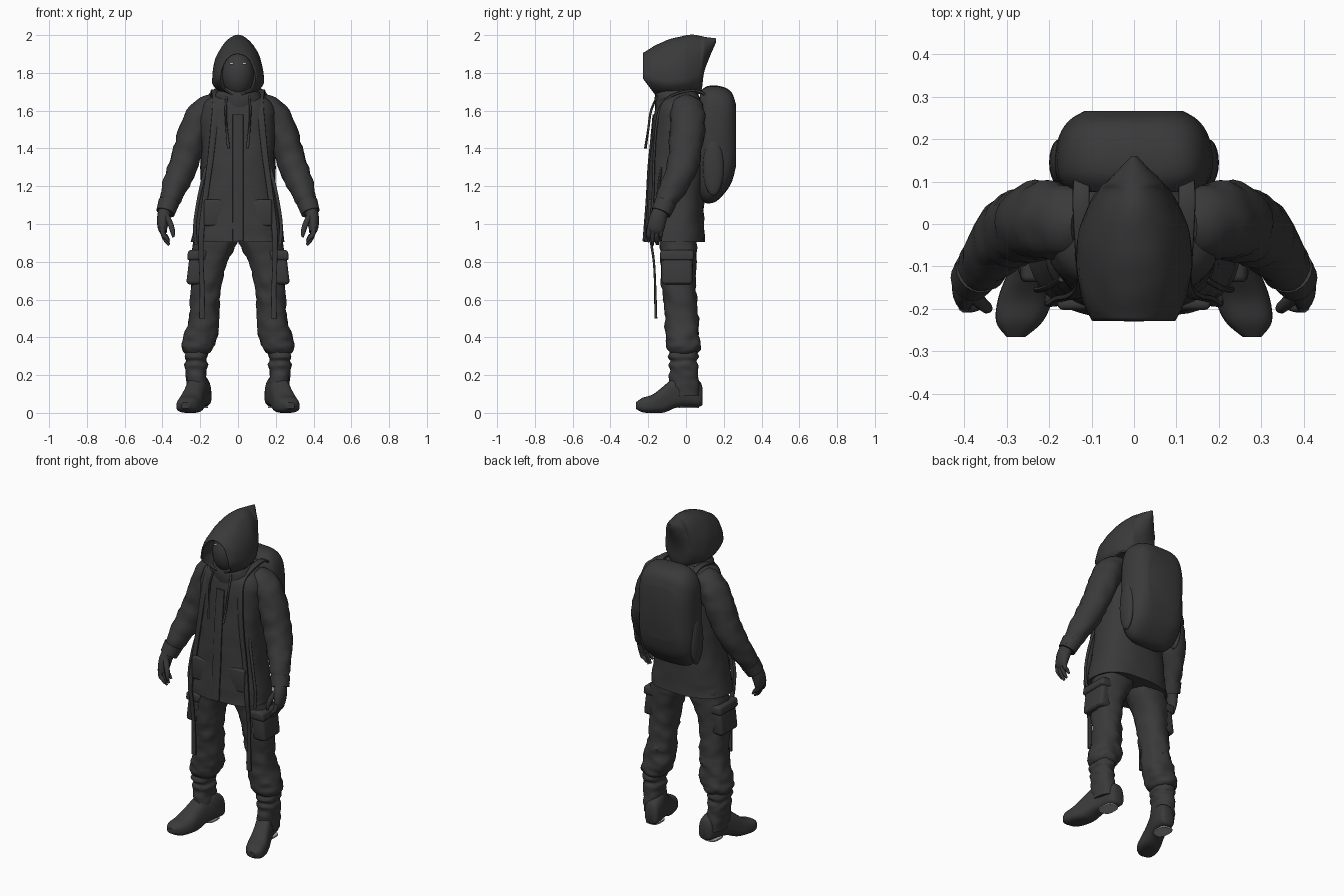
import bpy, bmesh, math
from mathutils import Vector, noise


def material(name, r, g, b):
    m = bpy.data.materials.new(name)
    m.diffuse_color = (r, g, b, 1)
    return m


CLOTH = material("charcoal cloth", .042, .042, .043)
SOLE = material("pale grey sole", .38, .38, .38)
EYE = material("eye white", .6, .6, .6)


def finish(name, bm, mat, mirror=False, angle=45):
    bmesh.ops.recalc_face_normals(bm, faces=bm.faces)
    me = bpy.data.meshes.new(name)
    bm.to_mesh(me)
    bm.free()
    for p in me.polygons:
        p.use_smooth = True
    me.set_sharp_from_angle(angle=math.radians(angle))
    me.materials.append(mat)
    ob = bpy.data.objects.new(name, me)
    bpy.context.collection.objects.link(ob)
    if mirror:
        m = ob.modifiers.new("mirror", 'MIRROR')
        m.use_mirror_merge = False
    return ob


def smooth_rows(rows, k):
    """Catmull-Rom interpolation of section parameters."""
    out = []
    n = len(rows)
    for i in range(n - 1):
        a, b, c, d = rows[max(i - 1, 0)], rows[i], rows[i + 1], rows[min(i + 2, n - 1)]
        for s in range(k):
            t = s / k
            out.append([.5 * (2 * q + (r - p) * t + (2 * p - 5 * q + 4 * r - w) * t * t
                              + (3 * q - p - 3 * r + w) * t ** 3)
                        for p, q, r, w in zip(a, b, c, d)])
    out.append(list(rows[-1]))
    return out


def unit_ring(n, p):
    pts = []
    for i in range(n):
        a = math.tau * i / n
        c, s = math.cos(a), math.sin(a)
        pts.append((math.copysign(abs(c) ** (2 / p), c), math.copysign(abs(s) ** (2 / p), s)))
    return pts


def skin(name, rings, mirror=False, folds=0, freq=14, caps=(True, True), warp=None, mat=CLOTH):
    bm = bmesh.new()
    loops = []
    for ring in rings:
        mid = sum(ring, Vector()) / len(ring)
        row = []
        for p in ring:
            if folds:
                q = Vector((p.x * freq, p.y * freq, p.z * freq * 1.5))
                p = p + (p - mid).normalized() * folds * noise.noise(q)
            row.append(bm.verts.new(warp(p) if warp else p))
        loops.append(row)
    n = len(loops[0])
    for a, b in zip(loops, loops[1:]):
        for i in range(n):
            bm.faces.new((a[i], a[(i + 1) % n], b[(i + 1) % n], b[i]))
    for use, row in zip(caps, (loops[0], loops[-1])):
        if use:
            bm.faces.new(row)
    return finish(name, bm, mat, mirror)


def stack(name, rows, n=28, p=2.3, k=4, **kw):
    """Horizontal sections: z, x, y, half width, half depth."""
    u = unit_ring(n, p)
    return skin(name, [[Vector((x + a * c, y + b * s, z)) for c, s in u]
                       for z, x, y, a, b in smooth_rows(rows, k)], **kw)


def lengthwise(name, rows, n=28, p=2.2, k=4, **kw):
    """Sections facing y: y, x, half width, bottom, top, height share of widest line."""
    u = unit_ring(n, p)
    rings = []
    for y, x, w, lo, hi, f in smooth_rows(rows, k):
        zc = lo + (hi - lo) * f
        rings.append([Vector((x + w * c, y, zc + s * (hi - zc if s > 0 else zc - lo))) for c, s in u])
    return skin(name, rings, **kw)


def tube(name, rows, n=12, p=2, k=4, **kw):
    """Sections across a path: x, y, z, half width, half thickness."""
    u = unit_ring(n, p)
    rows = smooth_rows(rows, k)
    pts = [Vector(r[:3]) for r in rows]
    rings = []
    for i, r in enumerate(rows):
        t = (pts[min(i + 1, len(pts) - 1)] - pts[max(i - 1, 0)]).normalized()
        v = t.cross(Vector((1, 0, 0))).normalized()
        w = v.cross(t)
        rings.append([pts[i] + w * r[3] * c + v * r[4] * s for c, s in u])
    return skin(name, rings, **kw)


def ball(name, loc, size, mat=CLOTH, mirror=False):
    bm = bmesh.new()
    bmesh.ops.create_uvsphere(bm, u_segments=20, v_segments=14, radius=1)
    for v in bm.verts:
        v.co = Vector(loc) + Vector([a * b for a, b in zip(v.co, size)])
    return finish(name, bm, mat, mirror)


def block(name, loc, size, bevel, tilt=0, mat=CLOTH, mirror=True):
    bm = bmesh.new()
    bmesh.ops.create_cube(bm, size=1)
    for v in bm.verts:
        x, y, z = [a * b for a, b in zip(v.co, size)]
        v.co = Vector((loc[0] + x - z * tilt, loc[1] + y, loc[2] + z))
    bmesh.ops.bevel(bm, geom=bm.edges[:], offset=bevel, segments=3, affect='EDGES', profile=.5)
    return finish(name, bm, mat, mirror, 30)


# Jacket body, collar and placket
stack("jacket", [(.905, 0, -.062, .246, .162), (1.0, 0, -.06, .232, .156), (1.15, 0, -.055, .206, .15),
                 (1.3, 0, -.047, .192, .15), (1.45, 0, -.042, .194, .14), (1.57, 0, -.038, .2, .132),
                 (1.64, 0, -.035, .18, .12), (1.685, 0, -.035, .12, .1), (1.7, 0, -.035, .08, .08)],
      n=40, p=2.5, folds=.008, freq=11)
stack("collar", [(1.62, 0, -.04, .135, .12), (1.68, 0, -.05, .125, .115), (1.72, 0, -.05, .1, .1)], folds=.006)
tube("placket", [(0, -.224, .91, .028, .006), (0, -.217, 1.0, .028, .006), (0, -.206, 1.15, .028, .006),
                 (0, -.198, 1.3, .028, .006), (0, -.183, 1.45, .028, .006), (0, -.171, 1.58, .028, .006)], p=5)
block("jacket_pocket", (.125, -.187, 1.06), (.11, .03, .14), .012)


# Pointed hood with open front, mask and eyes
def droop(p):
    lean = min(1, max(0, -p.y / .2))
    return Vector((p.x, p.y + .75 * max(0, 1.77 - p.z) * lean, p.z))


hood = lengthwise("hood", [(-.228, 0, .097, 1.68, 1.905, .4), (-.18, 0, .122, 1.675, 1.935, .35),
                           (-.1, 0, .136, 1.67, 1.975, .3), (-.02, 0, .132, 1.67, 1.997, .3),
                           (.04, 0, .11, 1.68, 2.0, .32), (.08, 0, .085, 1.70, 1.996, .4),
                           (.1, 0, .065, 1.82, 1.992, .5), (.16, 0, .006, 1.963, 1.983, .5)],
                  n=36, p=2, folds=.005, caps=(False, True), warp=droop)
hood.modifiers.new("thickness", 'SOLIDIFY').thickness = .008
ball("mask", (0, -.105, 1.79), (.085, .085, .118))
ball("eye", (.034, -.174, 1.85), (.011, .005, .006), EYE, True)
tube("drawstring", [(.06, -.15, 1.68, .006, .006), (.065, -.185, 1.6, .006, .006),
                    (.06, -.2, 1.5, .006, .006), (.05, -.215, 1.4, .008, .007)], n=8, mirror=True)

# Sleeves and cuffs
tube("sleeve", [(.12, .0, 1.64, .05, .07), (.17, .005, 1.605, .072, .085), (.215, .008, 1.54, .08, .092),
                (.25, .003, 1.44, .08, .09), (.285, -.015, 1.33, .078, .085), (.325, -.055, 1.22, .072, .072),
                (.365, -.105, 1.12, .054, .056), (.38, -.125, 1.07, .047, .05)],
     n=24, mirror=True, folds=.011, freq=16)
tube("cuff", [(.366, -.108, 1.115, .056, .058), (.384, -.132, 1.06, .05, .053)], n=20, mirror=True)

# Gloved hands
tube("palm", [(.383, -.13, 1.08, .036, .04), (.395, -.148, 1.03, .034, .046), (.399, -.16, .98, .026, .045),
              (.392, -.166, .955, .018, .04)], n=16, mirror=True)
for i, tip in enumerate((.905, .888, .893, .912)):
    y = -.195 + .021 * i
    tube("finger_%d" % (i + 1), [(.4, y, .985, .014, .013), (.396, y - .002, .945, .013, .012),
                                 (.38, y - .003, tip + .022, .011, .01), (.365, y - .002, tip, .006, .006)],
         n=10, mirror=True)
tube("thumb", [(.382, -.165, 1.045, .018, .02), (.358, -.188, 1.0, .015, .016),
               (.346, -.198, .96, .013, .013), (.342, -.2, .93, .006, .006)], n=10, mirror=True)

# Trousers, bunched at the bottom, with cargo pockets
stack("trouser_leg", [(.98, .11, -.045, .11, .11), (.9, .122, -.043, .118, .1), (.8, .152, -.04, .096, .094),
                      (.7, .168, -.04, .082, .09), (.6, .174, -.03, .077, .088), (.5, .18, -.024, .081, .086),
                      (.42, .194, -.018, .09, .088), (.37, .206, -.015, .088, .09), (.335, .213, -.012, .08, .086),
                      (.315, .215, -.012, .06, .07)], mirror=True, folds=.014, freq=18)
block("cargo_pocket", (.222, -.047, .765), (.085, .165, .17), .02, .12)
block("pocket_flap", (.217, -.047, .835), (.1, .18, .055), .015, .12)

# Boots with crumpled shafts
stack("boot_shaft", [(.345, .217, -.012, .052, .066), (.3, .222, -.016, .062, .08), (.275, .222, -.014, .055, .07),
                     (.25, .222, -.014, .062, .076), (.21, .222, -.012, .055, .075), (.16, .218, -.012, .056, .08),
                     (.09, .212, -.01, .054, .08)], mirror=True, folds=.008, freq=22)
lengthwise("boot_foot", [(.088, .185, .028, .045, .13, .35), (.07, .187, .046, .033, .17, .35),
                         (0, .2, .054, .033, .2, .35), (-.06, .22, .056, .025, .19, .3),
                         (-.115, .238, .06, .002, .145, .3), (-.175, .255, .065, .0, .098, .35),
                         (-.23, .27, .055, .003, .08, .4), (-.266, .278, .022, .022, .055, .5)],
           p=2.7, mirror=True)
stack("heel_plate", [(.026, .2, .015, .042, .055), (.034, .2, .015, .042, .055)],
      p=3, k=1, mirror=True, mat=SOLE)

# Backpack with side pouches
lengthwise("backpack", [(.075, 0, .155, 1.13, 1.7, .5), (.11, 0, .182, 1.11, 1.728, .5),
                        (.16, 0, .186, 1.12, 1.733, .5), (.21, 0, .175, 1.17, 1.72, .5),
                        (.245, 0, .15, 1.23, 1.69, .5), (.266, 0, .115, 1.31, 1.63, .5)],
           n=48, p=4, folds=.004, freq=8)
ball("side_pouch", (.175, .145, 1.3), (.025, .055, .15), mirror=True)

# Pack straps running over the shoulders and hanging to the knees
tube("shoulder_strap", [(.12, .13, 1.66, .02, .007), (.125, .06, 1.705, .02, .007), (.12, -.05, 1.69, .02, .007),
                        (.115, -.125, 1.64, .02, .007), (.125, -.155, 1.54, .018, .007),
                        (.145, -.17, 1.35, .016, .007), (.172, -.175, 1.15, .015, .007),
                        (.195, -.188, .95, .015, .007), (.195, -.17, .8, .013, .006),
                        (.19, -.163, .66, .013, .006), (.19, -.16, .5, .016, .008)],
     p=4, mirror=True)
tube("side_strap", [(.17, -.13, 1.3, .009, .007), (.205, -.15, 1.15, .009, .007),
                    (.228, -.155, 1.0, .009, .007), (.222, -.15, .89, .009, .007)], n=8, mirror=True)
